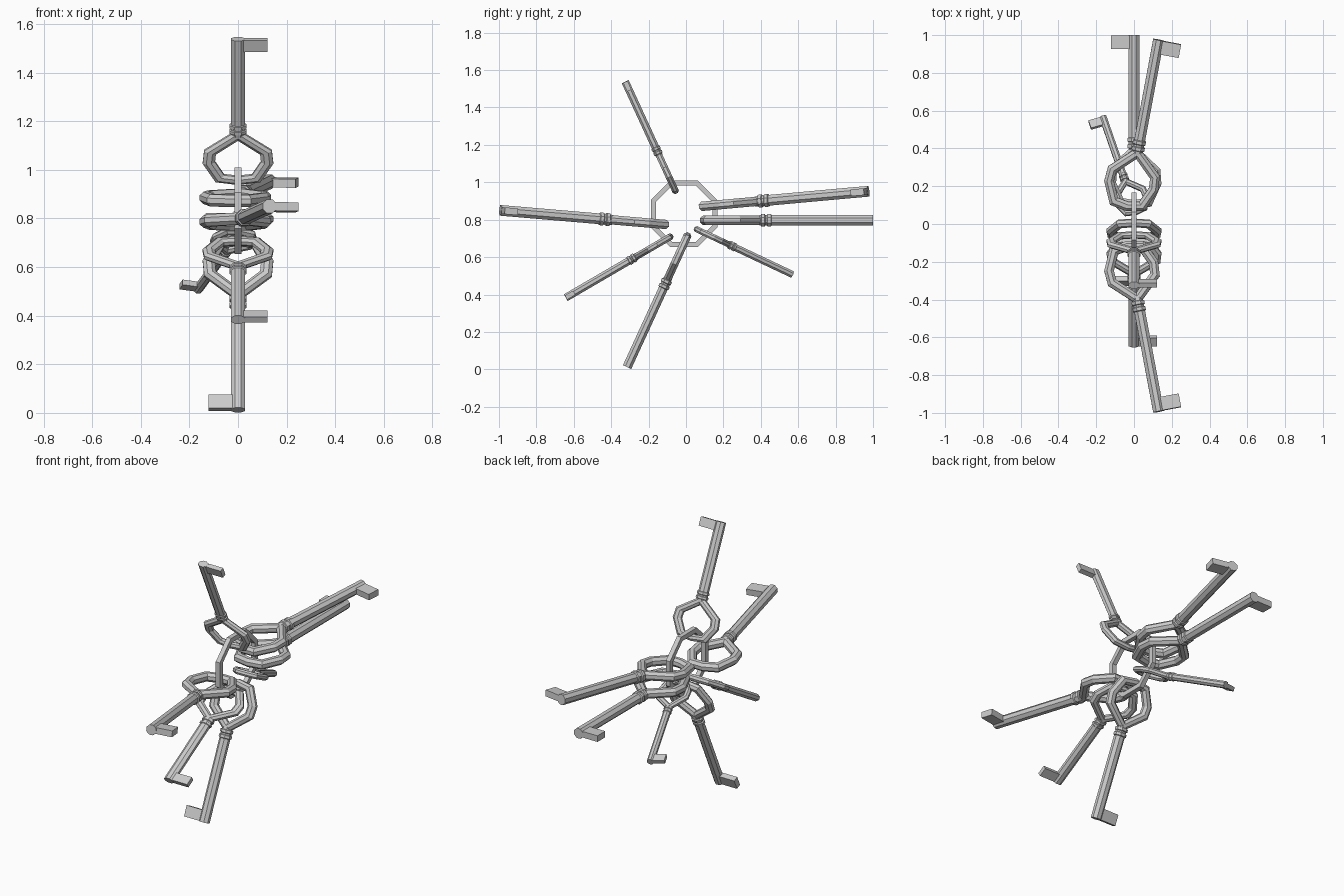
import bpy, bmesh
from math import sin, cos, pi
from mathutils import Vector, Matrix

if "Cube" in bpy.data.objects:
    bpy.data.objects.remove(bpy.data.objects["Cube"])

KEY_LEN = 0.925


def closed_tube(bm, path, normal, r, sides, turn=0.0):
    """Mitred tube around a closed planar path."""
    path = [Vector(p) for p in path]
    n = len(path)
    rings = []
    for i, p in enumerate(path):
        a = (p - path[i - 1]).normalized()
        b = (path[(i + 1) % n] - p).normalized()
        t = (a + b).normalized()
        out = t.cross(normal) / max(t.dot(a), 0.75)
        ring = []
        for k in range(sides):
            ang = 2 * pi * k / sides + turn
            ring.append(bm.verts.new(p + out * r * cos(ang) + normal * r * sin(ang)))
        rings.append(ring)
    for i in range(n):
        A, B = rings[i], rings[(i + 1) % n]
        for k in range(sides):
            j = (k + 1) % sides
            bm.faces.new((A[k], A[j], B[j], B[k]))


def lathe(bm, profile, sides=8):
    """Revolve (distance, radius) points about the Y axis."""
    rings = [[bm.verts.new((r * cos(2 * pi * (k + .5) / sides), y, r * sin(2 * pi * (k + .5) / sides)))
              for k in range(sides)] for y, r in profile]
    for A, B in zip(rings, rings[1:]):
        for k in range(sides):
            j = (k + 1) % sides
            bm.faces.new((A[k], A[j], B[j], B[k]))
    bm.faces.new(rings[0])
    bm.faces.new(rings[-1])


def finish(bm, name):
    bmesh.ops.recalc_face_normals(bm, faces=bm.faces)
    me = bpy.data.meshes.new(name)
    bm.to_mesh(me)
    bm.free()
    return me


def key_mesh(side):
    bm = bmesh.new()
    # bow
    half = [(0.075, 0.04), (0.12, 0.14), (0.115, 0.205)]
    path = [(0, 0.026, 0)] + [(x, y, 0) for x, y in half] + [(0, 0.315, 0)]
    path += [(-x, y, 0) for x, y in reversed(half)]
    closed_tube(bm, path, Vector((0, 0, 1)), 0.027, 8, pi / 8)
    # shaft with double collar
    lathe(bm, [(0.305, 0.027), (0.325, 0.03), (0.328, 0.037), (0.345, 0.037), (0.349, 0.031),
               (0.358, 0.031), (0.362, 0.037), (0.379, 0.037), (0.383, 0.031), (KEY_LEN, 0.031)])
    # bit
    m = Matrix.Translation((side * 0.066, KEY_LEN - 0.038, 0)) @ Matrix.Diagonal((0.112, 0.072, 0.036, 1))
    bmesh.ops.create_cube(bm, size=1, matrix=m)
    return finish(bm, "key")


# ring
bm = bmesh.new()
octagon = [(0, -0.01 + 0.178 * cos(pi / 8 + i * pi / 4), 0.832 + 0.178 * sin(pi / 8 + i * pi / 4))
           for i in range(8)]
closed_tube(bm, octagon, Vector((1, 0, 0)), 0.019, 4, pi / 4)
bpy.context.collection.objects.link(bpy.data.objects.new("ring", finish(bm, "ring")))

# keys: bow end, tip, bit side, width scale
meshes = {s: key_mesh(s) for s in (-1, 1)}
keys = [
    ((0, -0.05, 0.94), (0, -0.325, 1.538), 1, 1.0),
    ((-0.04, 0.068, 0.87), (0.13, 0.975, 0.952), 1, 1.0),
    ((0, 0.075, 0.797), (0, 1.0, 0.797), -1, 1.0),
    ((0.015, 0.05, 0.752), (-0.165, 0.567, 0.508), -1, 0.66),
    ((0, 0.015, 0.73), (0, -0.315, 0.012), -1, 1.0),
    ((0, -0.07, 0.717), (0, -0.643, 0.383), 1, 1.0),
    ((-0.04, -0.09, 0.773), (0.13, -0.993, 0.85), 1, 1.0),
]
for i, (a, b, side, w) in enumerate(keys):
    a, b = Vector(a), Vector(b)
    y = (b - a).normalized()
    z = Vector((1, 0, 0)).cross(y).normalized()
    x = y.cross(z)
    s = (b - a).length / KEY_LEN
    rot = Matrix((x, y, z)).transposed().to_4x4()
    ob = bpy.data.objects.new(f"key_{i + 1}", meshes[side])
    ob.matrix_world = Matrix.Translation(a) @ rot @ Matrix.Diagonal((w, s, s, 1))
    bpy.context.collection.objects.link(ob)
